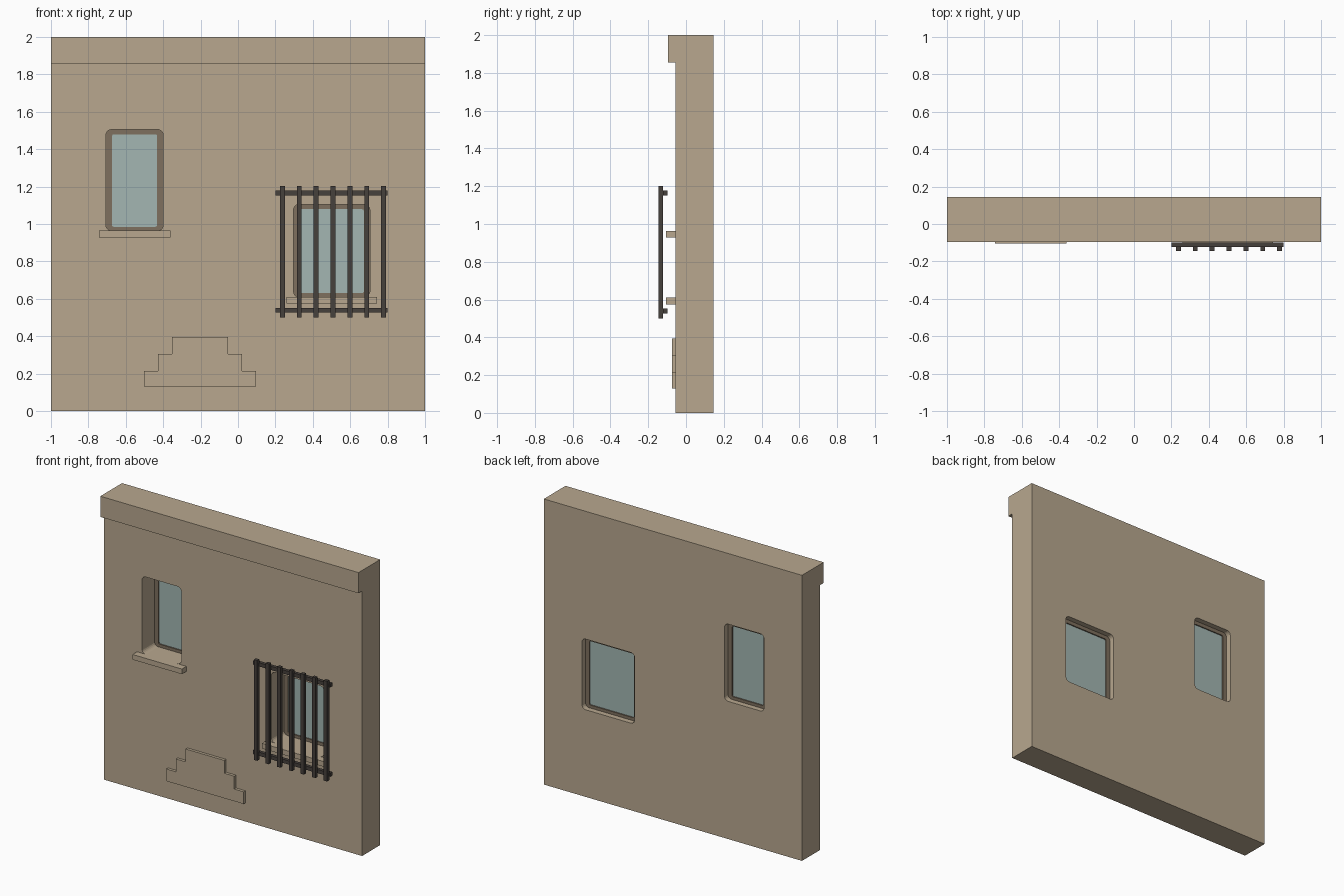
import bpy, bmesh, math
from mathutils import Vector

cube = bpy.data.objects.get("Cube")
if cube:
    bpy.data.objects.remove(cube, do_unlink=True)


def material(name, rgb):
    mat = bpy.data.materials.new(name)
    mat.use_nodes = True
    mat.diffuse_color = (*rgb, 1)
    mat.node_tree.nodes["Principled BSDF"].inputs["Base Color"].default_value = (*rgb, 1)
    return mat


PLASTER = material("sand plaster", (0.48, 0.39, 0.275))
WOOD = material("brown frame", (0.21, 0.162, 0.112))
GLASS = material("pale glass", (0.366, 0.468, 0.445))
IRON = material("dark iron", (0.062, 0.052, 0.045))


def finish(name, bm, mat):
    bmesh.ops.recalc_face_normals(bm, faces=bm.faces)
    mesh = bpy.data.meshes.new(name)
    bm.to_mesh(mesh)
    bm.free()
    mesh.materials.append(mat)
    obj = bpy.data.objects.new(name, mesh)
    bpy.context.collection.objects.link(obj)
    return obj


def prism(name, points, offset, mat):
    """Extrude a closed outline of 3D points along an offset."""
    bm = bmesh.new()
    face = bm.faces.new([bm.verts.new(p) for p in points])
    new = bmesh.ops.extrude_face_region(bm, geom=[face])["geom"]
    bmesh.ops.translate(bm, vec=offset, verts=[v for v in new if isinstance(v, bmesh.types.BMVert)])
    return finish(name, bm, mat)


def box(name, x0, x1, y0, y1, z0, z1, mat):
    corners = [(x0, y0, z0), (x1, y0, z0), (x1, y0, z1), (x0, y0, z1)]
    return prism(name, corners, (0, y1 - y0, 0), mat)


def rounded_rect(x0, x1, z0, z1, radius, y, steps=5):
    points = []
    centers = [(x1 - radius, z1 - radius), (x0 + radius, z1 - radius),
               (x0 + radius, z0 + radius), (x1 - radius, z0 + radius)]
    for i, (cx, cz) in enumerate(centers):
        for s in range(steps + 1):
            a = math.pi / 2 * (i + s / steps)
            points.append(Vector((cx + radius * math.cos(a), y, cz + radius * math.sin(a))))
    return points


def ring(name, outer, inner, depth, mat):
    """Solid frame between two outlines with matching point counts."""
    bm = bmesh.new()
    back = Vector((0, depth, 0))
    loops = [[bm.verts.new(p) for p in pts] for pts in
             (outer, inner, [p + back for p in inner], [p + back for p in outer])]
    n = len(outer)
    for k in range(4):
        a, b = loops[k], loops[(k + 1) % 4]
        for i in range(n):
            j = (i + 1) % n
            bm.faces.new((a[i], a[j], b[j], b[i]))
    return finish(name, bm, mat)


# Wall and overhanging parapet as one side profile
FRONT, BACK = -0.055, 0.145
profile = [(FRONT, 0), (BACK, 0), (BACK, 2), (-0.095, 2), (-0.095, 1.855), (FRONT, 1.855)]
wall = prism("wall", [(-1, y, z) for y, z in profile], (2, 0, 0), PLASTER)

# Window openings, frames, panes and sills
windows = {"right": (-0.706, -0.4, 0.964, 1.505), "left": (0.297, 0.705, 0.61, 1.105)}
for side, (x0, x1, z0, z1) in windows.items():
    cutter = prism(side + "_window_cutter", rounded_rect(x0, x1, z0, z1, 0.03, -0.3), (0, 0.6, 0), PLASTER)
    cutter.hide_render = True
    cut = wall.modifiers.new(side + "_opening", "BOOLEAN")
    cut.operation, cut.solver, cut.object = "DIFFERENCE", "EXACT", cutter
    bpy.context.view_layer.objects.active = wall
    bpy.ops.object.modifier_apply(modifier=cut.name)
    bpy.data.objects.remove(cutter, do_unlink=True)

    e = 0.003
    outer = rounded_rect(x0 - e, x1 + e, z0 - e, z1 + e, 0.03, 0.083)
    gx0, gx1, gz0, gz1 = x0 + 0.032, x1 - 0.032, z0 + 0.021, z1 - 0.026
    inner = rounded_rect(gx0, gx1, gz0, gz1, 0.01, 0.083)
    ring(side + "_window_frame", outer, inner, 0.024, WOOD)
    box(side + "_window_glass", gx0 - e, gx1 + e, 0.091, 0.099, gz0 - e, gz1 + e, GLASS)
    box(side + "_window_sill", x0 - 0.038, x1 + 0.038, -0.105, FRONT, z0 - 0.036, z0, PLASTER)

# Stepped relief low on the wall
half = [(0.3, 0.13), (0.3, 0.215), (0.225, 0.215), (0.225, 0.305), (0.15, 0.305), (0.15, 0.395)]
outline = half + [(-x, z) for x, z in reversed(half)]
prism("stepped_relief", [(x - 0.203, -0.075, z) for x, z in outline], (0, 0.02, 0), PLASTER)

# Iron grille in front of the left window
for name, z in (("lower", 0.539), ("upper", 1.165)):
    box(name + "_grille_rail", 0.2, 0.8, -0.122, -0.098, z - 0.013, z + 0.013, IRON)
for i in range(7):
    x = 0.237 + i * 0.0903
    box(f"grille_bar_{i + 1}", x - 0.013, x + 0.013, -0.145, -0.121, 0.5, 1.202, IRON)
